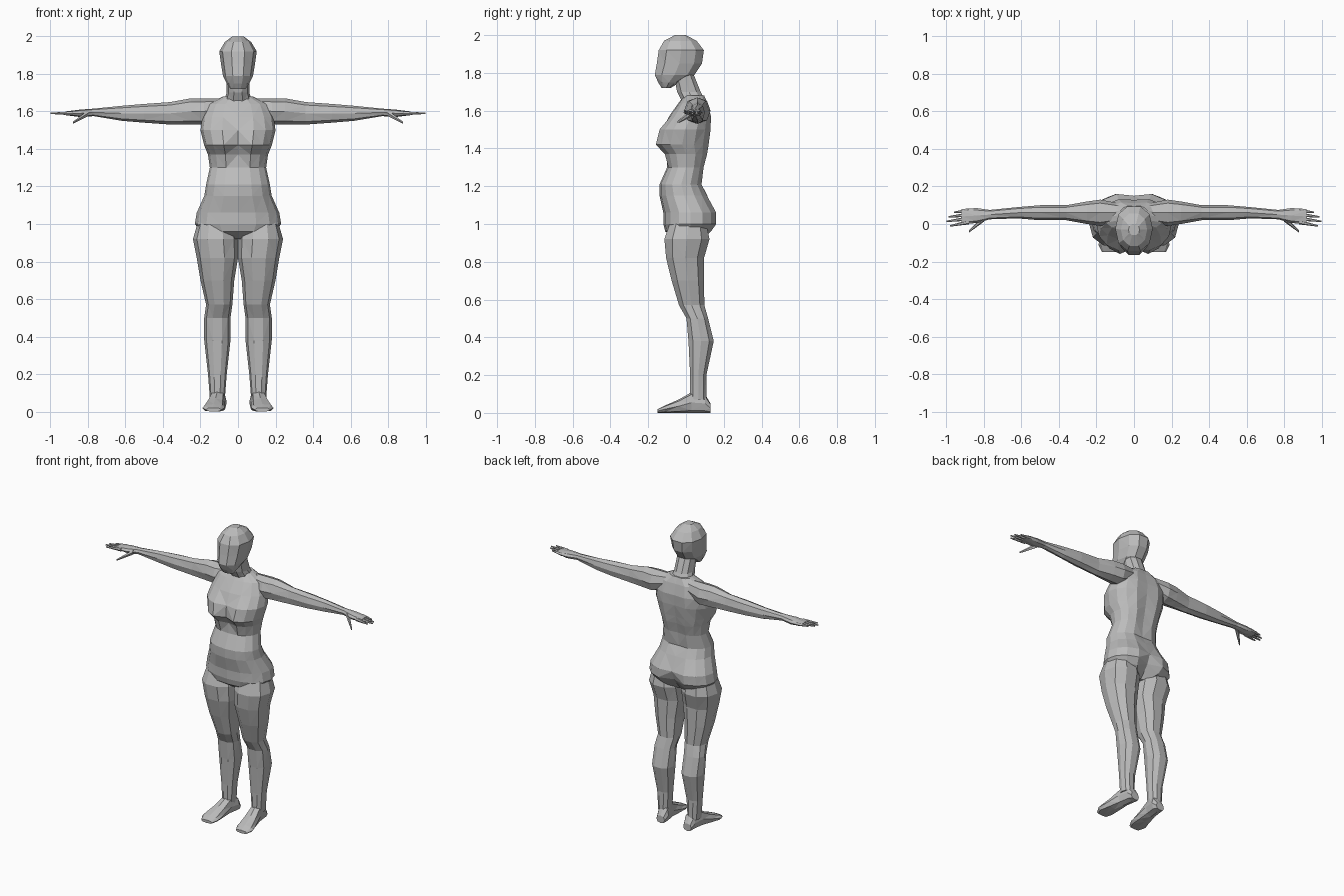
import bpy
import bmesh
import math

default_cube = bpy.data.objects.get("Cube")
if default_cube:
    bpy.data.objects.remove(default_cube, do_unlink=True)

# One plain colour for the whole figure
grey = bpy.data.materials.new("plain grey")
grey.use_nodes = True
shade = (.5, .5, .5, 1)
grey.diffuse_color = shade
grey.node_tree.nodes["Principled BSDF"].inputs["Base Color"].default_value = shade


def soften(value, power):
    """Signed power, which makes an ellipse fuller when power is below one."""
    return math.copysign(abs(value) ** power, value)


def fade(position, middle, reach):
    """Weight that is full at the middle and falls to nothing at the reach."""
    return max(0, 1 - abs(position - middle) / reach)


def upright(height, half_width, front, back, centre=0):
    """Horizontal section of a standing part."""
    return height, centre, half_width, (front + back) / 2, (back - front) / 2


def place(axis, along, u, v):
    """Put a section point into space for a loft along the given axis."""
    if axis == "x":
        return (along, u, v)
    if axis == "y":
        return (u, along, v)
    return (u, v, along)


def groove_front(height):
    """Depth of the hollow between the breasts."""
    return .05 * fade(height, middle=1.44, reach=.12)


def groove_back(height):
    """Depth of the spine hollow and of the cleft between the buttocks."""
    spine = .02 * fade(height, middle=1.4, reach=.4)
    cleft = .05 * fade(height, middle=.98, reach=.12)
    return spine + cleft


def loft(name, axis, sections, sides, mirrored=False, grooved=False, power=.9):
    """Skin sections given as position, u centre, u half, v centre, v half."""
    mesh = bpy.data.meshes.new(name)
    bm = bmesh.new()
    loops = []
    for along, u_centre, u_half, v_centre, v_half in sections:
        loop = []
        for i in range(sides):
            angle = math.tau * i / sides
            across = soften(math.cos(angle), power)
            depth = soften(math.sin(angle), power)
            u = u_centre + across * u_half
            v = v_centre + depth * v_half
            if grooved and abs(math.cos(angle)) < .01:
                v += groove_front(along) if depth < 0 else -groove_back(along)
            loop.append(bm.verts.new(place(axis, along, u, v)))
        loops.append(loop)
    for lower, upper in zip(loops, loops[1:]):
        for i in range(sides):
            j = (i + 1) % sides
            bm.faces.new((lower[i], lower[j], upper[j], upper[i]))
    bm.faces.new(loops[0])
    bm.faces.new(loops[-1])
    bmesh.ops.triangulate(bm, faces=bm.faces[:])
    bmesh.ops.recalc_face_normals(bm, faces=bm.faces[:])
    bm.to_mesh(mesh)
    bm.free()
    mesh.materials.append(grey)
    part = bpy.data.objects.new(name, mesh)
    bpy.context.collection.objects.link(part)
    if mirrored:
        part.modifiers.new("other side", "MIRROR")


# Torso: crotch, hips, waist, bust and shoulders
torso = [
    upright(height=.92, half_width=.1, front=-.05, back=.09),
    upright(height=.96, half_width=.2, front=-.11, back=.14),
    upright(height=1, half_width=.23, front=-.12, back=.17),
    upright(height=1.06, half_width=.22, front=-.12, back=.17),
    upright(height=1.15, half_width=.18, front=-.14, back=.12),
    upright(height=1.21, half_width=.17, front=-.14, back=.09),
    upright(height=1.3, half_width=.15, front=-.1, back=.1),
    upright(height=1.37, half_width=.16, front=-.12, back=.12),
    upright(height=1.42, half_width=.18, front=-.17, back=.13),
    upright(height=1.5, half_width=.2, front=-.15, back=.14),
    upright(height=1.57, half_width=.19, front=-.09, back=.14),
    upright(height=1.64, half_width=.16, front=-.04, back=.12),
    upright(height=1.68, half_width=.08, front=-.01, back=.1),
]
loft("torso", "z", torso, sides=16, grooved=True)

# Neck leaning forward into the head
neck = [
    upright(height=1.64, half_width=.08, front=-.02, back=.11),
    upright(height=1.7, half_width=.06, front=-.05, back=.08),
    upright(height=1.8, half_width=.06, front=-.07, back=.04),
]
loft("neck", "z", neck, sides=10)

# Head with a narrow jaw and rounded skull
head = [
    upright(height=1.72, half_width=.04, front=-.13, back=-.08),
    upright(height=1.75, half_width=.06, front=-.15, back=-.03),
    upright(height=1.79, half_width=.08, front=-.17, back=.05),
    upright(height=1.85, half_width=.09, front=-.16, back=.09),
    upright(height=1.92, half_width=.1, front=-.15, back=.1),
    upright(height=1.97, half_width=.07, front=-.12, back=.06),
    upright(height=2, half_width=.03, front=-.06, back=0),
]
loft("head", "z", head, sides=10)

# Legs: ankle, calf, knee, thigh and hip
legs = [
    upright(height=.07, half_width=.04, front=.02, back=.11, centre=.11),
    upright(height=.2, half_width=.05, front=.02, back=.11, centre=.11),
    upright(height=.38, half_width=.07, front=.01, back=.15, centre=.11),
    upright(height=.5, half_width=.07, front=0, back=.12, centre=.11),
    upright(height=.57, half_width=.07, front=-.04, back=.1, centre=.1),
    upright(height=.7, half_width=.09, front=-.08, back=.1, centre=.11),
    upright(height=.82, half_width=.11, front=-.11, back=.1, centre=.11),
    upright(height=.92, half_width=.12, front=-.12, back=.13, centre=.12),
    upright(height=1.06, half_width=.08, front=-.07, back=.1, centre=.12),
]
loft("legs", "z", legs, sides=10, mirrored=True)


def sole(y, centre, half_width, top):
    """Upright section of a foot that rests on the ground."""
    return y, centre, half_width, top / 2, top / 2


# Feet from heel to toes
feet = [
    sole(y=.13, centre=.1, half_width=.03, top=.05),
    sole(y=.1, centre=.1, half_width=.04, top=.1),
    sole(y=.03, centre=.11, half_width=.04, top=.11),
    sole(y=-.04, centre=.12, half_width=.05, top=.07),
    sole(y=-.11, centre=.13, half_width=.06, top=.04),
    sole(y=-.15, centre=.13, half_width=.04, top=.02),
]
loft("feet", "y", feet, sides=8, mirrored=True, power=.75)


def limb(x, y, half_depth, z, half_height):
    """Upright section of an arm reaching sideways."""
    return x, y, half_depth, z, half_height


# Arms: shoulder, elbow, wrist and palm
arms = [
    limb(x=.08, y=.06, half_depth=.05, z=1.62, half_height=.05),
    limb(x=.18, y=.06, half_depth=.07, z=1.6, half_height=.07),
    limb(x=.25, y=.06, half_depth=.06, z=1.6, half_height=.07),
    limb(x=.36, y=.06, half_depth=.04, z=1.59, half_height=.06),
    limb(x=.5, y=.06, half_depth=.04, z=1.59, half_height=.05),
    limb(x=.62, y=.06, half_depth=.03, z=1.59, half_height=.04),
    limb(x=.77, y=.05, half_depth=.025, z=1.595, half_height=.02),
    limb(x=.84, y=.045, half_depth=.04, z=1.59, half_height=.02),
    limb(x=.92, y=.04, half_depth=.04, z=1.59, half_height=.01),
]
loft("arms", "x", arms, sides=8, mirrored=True)


def digit(name, base, tip, thickness):
    """Tapered digit between two points on the hand."""
    sections = [
        limb(x, y, half_depth=radius, z=z, half_height=radius)
        for (x, y, z), radius in ((base, thickness), (tip, thickness / 3))
    ]
    loft(name, "x", sections, sides=6, mirrored=True)


# Four fingers fanned across the palm, then the thumb
reaches = {"fore": .98, "middle": 1, "ring": .99, "little": .96}
for i, (label, reach) in enumerate(reaches.items()):
    spread = .02 * i
    digit(label + "_fingers", base=(.88, spread + .01, 1.59),
          tip=(reach, spread * 1.2 - .01, 1.59), thickness=.012)
digit("thumbs", base=(.8, .03, 1.59), tip=(.88, -.04, 1.54), thickness=.018)
